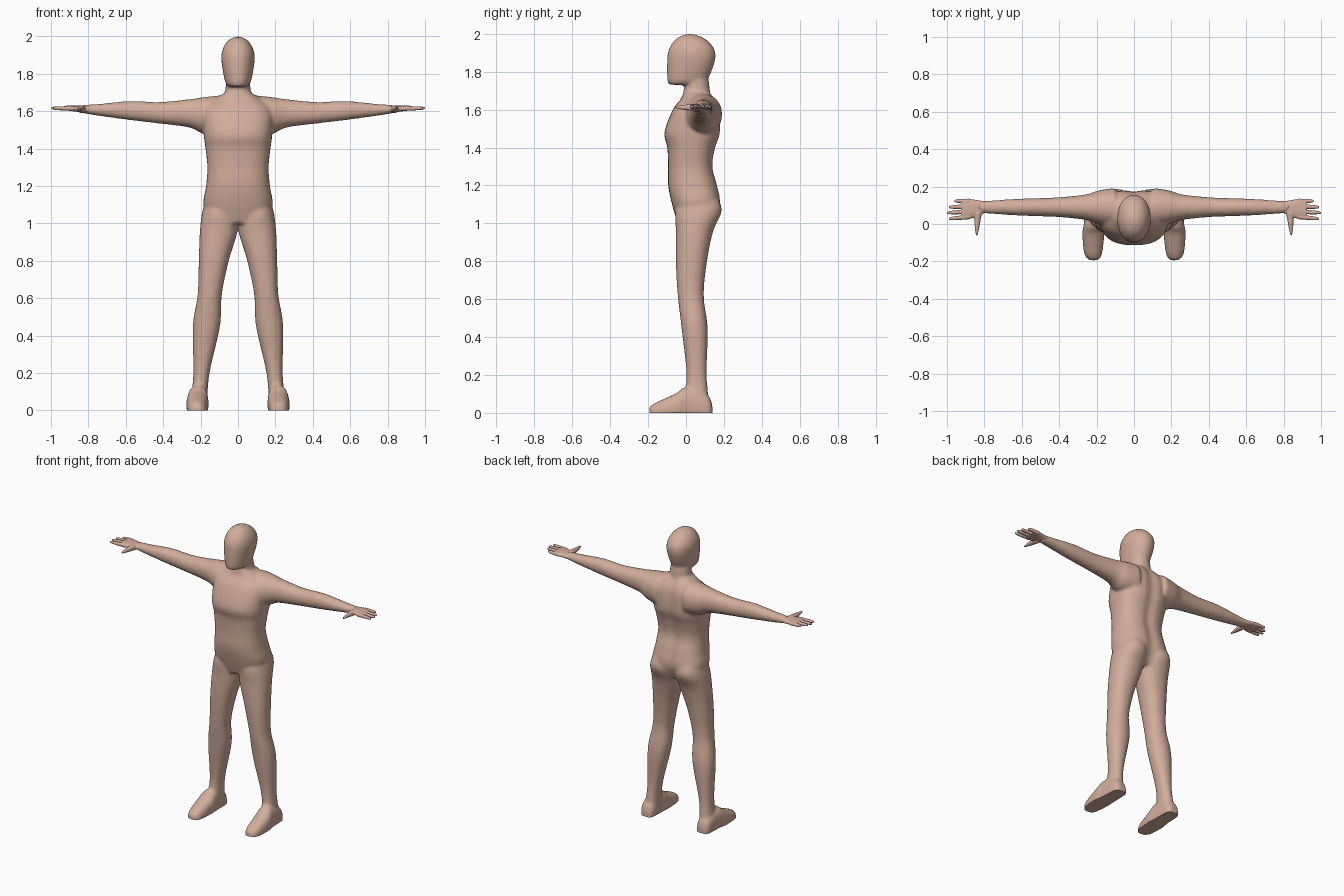
import bpy
import bmesh
import math
from mathutils import Vector

cube = bpy.data.objects.get("Cube")
if cube:
    bpy.data.objects.remove(cube, do_unlink=True)

skin = bpy.data.materials.new("skin")
skin.use_nodes = True
tone = (0.64, 0.42, 0.33, 1)
skin.diffuse_color = tone
skin.node_tree.nodes["Principled BSDF"].inputs["Base Color"].default_value = tone

SIDES = 28
STEPS = 6


def smooth_rows(rows):
    """Catmull-Rom interpolation between cross-section rows."""
    rows = [Vector(row) for row in rows]
    result = []
    for i, start in enumerate(rows[:-1]):
        before = rows[max(i - 1, 0)]
        end = rows[i + 1]
        after = rows[min(i + 2, len(rows) - 1)]
        for step in range(STEPS):
            t = step / STEPS
            leave = (end - before) / 2
            arrive = (after - start) / 2
            blend = t * t * (3 - 2 * t)
            result.append(start.lerp(end, blend)
                          + leave * (t * (1 - t) ** 2)
                          - arrive * (t * t * (1 - t)))
    return result + [rows[-1]]


def rounded(angle_part, power):
    """Superellipse coordinate from a sine or cosine."""
    return math.copysign(abs(angle_part) ** (2 / power), angle_part)


def loft(bm, axis, rows, power=2, side=1, groove=0):
    """Closed skin through rows of (position, u min, u max, v min, v max)."""
    rings = []
    for t, u_min, u_max, v_min, v_max in smooth_rows(rows):
        ring = []
        for k in range(SIDES):
            angle = math.tau * k / SIDES
            across = rounded(math.cos(angle), power)
            along = rounded(math.sin(angle), power)
            u = (u_min + u_max) / 2 + (u_max - u_min) / 2 * across
            v = (v_min + v_max) / 2 + (v_max - v_min) / 2 * along
            if along > 0:
                v -= groove * math.exp(-(u / 0.035) ** 2)
            x, y, z = {"x": (t, u, v), "y": (u, t, v), "z": (u, v, t)}[axis]
            ring.append(bm.verts.new((x * side, y, z)))
        rings.append(ring)
    for low, high in zip(rings, rings[1:]):
        for k in range(SIDES):
            following = (k + 1) % SIDES
            bm.faces.new((low[k], low[following], high[following], high[k]))
    bm.faces.new(rings[0][::-1])
    bm.faces.new(rings[-1])


def tube(bm, axis, start, end, start_radius, end_radius, side=1):
    """Tapered rod with a rounded tip, lofted along one axis."""
    start, end = Vector(start), Vector(end)
    rows = []
    for step in range(STEPS + 1):
        f = step / STEPS
        place = dict(zip("xyz", start.lerp(end, f)))
        radius = start_radius + (end_radius - start_radius) * f
        radius *= 1 - 0.4 * f ** 8
        t = place.pop(axis)
        u, v = place.values()
        rows.append((t, u - radius, u + radius, v - radius, v + radius))
    loft(bm, axis, rows, side=side)


def centred(rows):
    """Expand (z, half width, front, back) into full rows."""
    return [(z, -width, width, front, back) for z, width, front, back in rows]


def finish(bm, name, voxel, repeats, swell):
    """Fuse the overlapping lofts into one soft skin."""
    bmesh.ops.recalc_face_normals(bm, faces=bm.faces)
    mesh = bpy.data.meshes.new(name)
    bm.to_mesh(mesh)
    bm.free()
    obj = bpy.data.objects.new(name, mesh)
    bpy.context.collection.objects.link(obj)
    fuse = obj.modifiers.new("fuse", "REMESH")
    fuse.mode = "VOXEL"
    fuse.voxel_size = voxel
    soften = obj.modifiers.new("soften", "SMOOTH")
    soften.factor = 0.5
    soften.iterations = repeats
    puff = obj.modifiers.new("puff", "DISPLACE")
    puff.strength = swell
    puff.mid_level = 0
    graph = bpy.context.evaluated_depsgraph_get()
    fused = bpy.data.meshes.new_from_object(obj.evaluated_get(graph))
    obj.modifiers.clear()
    obj.data = fused
    # flat soles on the ground
    for vertex in fused.vertices:
        vertex.co.z = max(vertex.co.z, 0)
    fused.materials.clear()
    fused.materials.append(skin)
    bpy.ops.object.select_all(action="DESELECT")
    obj.select_set(True)
    bpy.context.view_layer.objects.active = obj
    bpy.ops.object.shade_smooth_by_angle(angle=math.radians(50))


# torso: z, half width, front, back
torso = [(1, 0.13, -0.04, 0.14), (1.1, 0.18, -0.07, 0.18),
         (1.2, 0.167, -0.09, 0.165), (1.3, 0.16, -0.09, 0.14),
         (1.4, 0.17, -0.095, 0.155), (1.48, 0.18, -0.11, 0.18),
         (1.6, 0.18, -0.065, 0.175), (1.66, 0.12, -0.02, 0.15),
         (1.7, 0.06, -0.01, 0.12)]

# head, same layout
head = [(1.735, 0.05, -0.09, 0.06), (1.76, 0.066, -0.096, 0.11),
        (1.86, 0.084, -0.096, 0.15), (1.92, 0.082, -0.086, 0.145),
        (1.97, 0.055, -0.05, 0.1), (1.995, 0.015, 0, 0.04)]

# leg: z, inner, outer, front, back
leg = [(1.16, 0.03, 0.15, 0, 0.15), (1.07, 0.005, 0.185, -0.05, 0.185),
       (0.96, 0.006, 0.2, -0.05, 0.14), (0.8, 0.053, 0.206, -0.05, 0.107),
       (0.62, 0.09, 0.212, -0.04, 0.09), (0.45, 0.1, 0.238, -0.02, 0.11),
       (0.2, 0.156, 0.235, 0.006, 0.106), (0.05, 0.168, 0.25, -0.01, 0.12)]

# foot: y, inner, outer, top
foot = [(0.135, 0.18, 0.24, 0.04), (0.11, 0.17, 0.255, 0.09),
        (0, 0.164, 0.264, 0.13), (-0.05, 0.162, 0.272, 0.1),
        (-0.16, 0.175, 0.262, 0.05), (-0.19, 0.195, 0.235, 0.03)]

# arm: x, half depth, bottom, top
arm = [(0.1, 0.1, 1.47, 1.68), (0.19, 0.085, 1.485, 1.67),
       (0.26, 0.064, 1.516, 1.66), (0.42, 0.048, 1.537, 1.645),
       (0.58, 0.043, 1.556, 1.65), (0.74, 0.034, 1.578, 1.635),
       (0.83, 0.028, 1.592, 1.629)]

# palm: x, front, back
palm = [(0.76, 0.064, 0.118), (0.81, 0.056, 0.122),
        (0.87, 0.03, 0.132), (0.92, 0.026, 0.134)]

# fingers: tip x, knuckle y, tip y
fingers = [(0.96, 0.123, 0.123), (0.99, 0.094, 0.09),
           (0.998, 0.066, 0.06), (0.99, 0.038, 0.028)]

body = bmesh.new()
loft(body, "z", centred(torso), 2.5, groove=0.014)
tube(body, "z", (0, 0.06, 1.6), (0, 0.055, 1.8), 0.07, 0.06)
loft(body, "z", centred(head), 2.1)
for side in (1, -1):
    loft(body, "z", leg, 2.2, side)
    loft(body, "y", [(y, inner, outer, -0.04, top) for y, inner, outer, top in foot],
         2.6, side)
    # the arm's middle line stays at one depth
    loft(body, "x", [(x, 0.09 - depth, 0.09 + depth, low, high)
                     for x, depth, low, high in arm], 2.1, side)
finish(body, "body", 0.009, 12, 0.004)

for side, name in ((1, "left_hand"), (-1, "right_hand")):
    hand = bmesh.new()
    # the palm thins evenly towards the knuckles
    loft(hand, "x", [(x, front, back, 1.585 + (x - 0.76) / 8, 1.628)
                     for x, front, back in palm], 2.3, side)
    tube(hand, "y", (0.835, 0.06, 1.61), (0.841, -0.06, 1.613), 0.021, 0.006, side)
    for tip, knuckle, end in fingers:
        tube(hand, "x", (0.88, knuckle, 1.614), (tip, end, 1.616), 0.012, 0.009, side)
    finish(hand, name, 0.0035, 5, 0.001)
